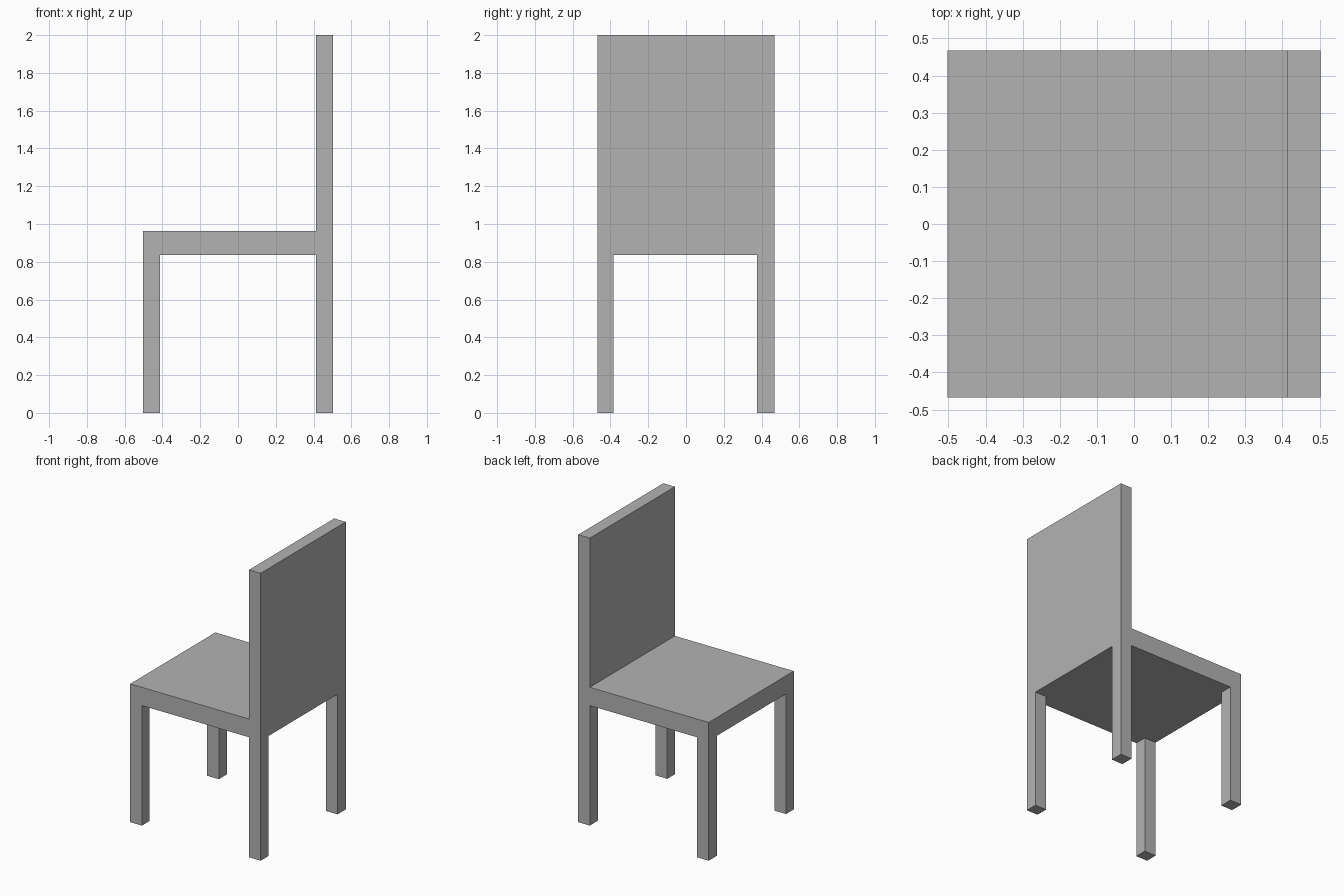
import bpy

cube = bpy.data.objects.get("Cube")
if cube:
    bpy.data.objects.remove(cube, do_unlink=True)

# Single plain grey
grey = bpy.data.materials.new("plain_grey")
grey.use_nodes = True
colour = (0.45, 0.45, 0.45, 1)
grey.diffuse_color = colour
grey.node_tree.nodes["Principled BSDF"].inputs["Base Color"].default_value = colour


def box(name, x, y, z):
    """Axis-aligned box spanning the given (low, high) ranges."""
    spans = (x, y, z)
    bpy.ops.mesh.primitive_cube_add(size=1, location=[(a + b) / 2 for a, b in spans])
    obj = bpy.context.object
    obj.name = name
    obj.scale = [b - a for a, b in spans]
    bpy.ops.object.transform_apply(location=False, rotation=False, scale=True)
    obj.data.materials.append(grey)
    return obj


SEAT_BOTTOM, SEAT_TOP, HEIGHT = 0.835, 0.962, 2.0
FULL_Y = (-0.468, 0.468)
FRONT_X, BACK_X = (-0.502, -0.412), (0.413, 0.502)
RIGHT_Y, LEFT_Y = (-0.468, -0.383), (0.377, 0.468)

# Seat slab and the tall backrest rising from its +x edge
box("seat", (FRONT_X[0], BACK_X[0]), FULL_Y, (SEAT_BOTTOM, SEAT_TOP))
box("backrest", BACK_X, FULL_Y, (SEAT_BOTTOM, HEIGHT))

# Four square legs at the corners
for end, x in (("seat_edge", FRONT_X), ("backrest", BACK_X)):
    for side, y in (("right", RIGHT_Y), ("left", LEFT_Y)):
        box(f"{end}_{side}_leg", x, y, (0, SEAT_BOTTOM))
